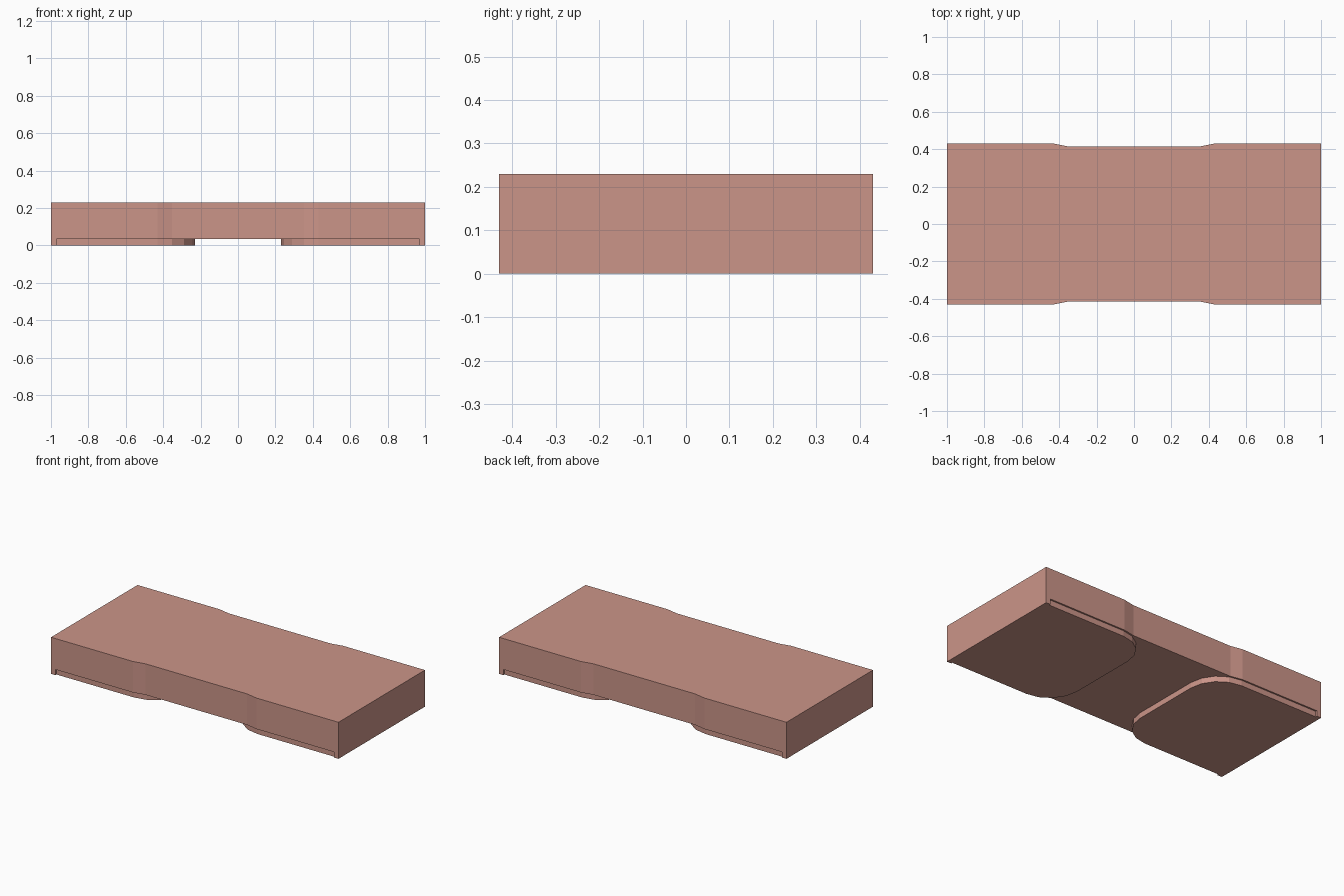
import bpy, bmesh
from math import sin, cos, pi

if "Cube" in bpy.data.objects:
    bpy.data.objects.remove(bpy.data.objects["Cube"])

HALF_L, HALF_W, TOP, STEP = 1.0, 0.43, 0.23, 0.035
R, FOOT_IN, LIP, INSET = 0.20, 0.23, 0.97, 0.01

clay = bpy.data.materials.new("clay")
clay.diffuse_color = (0.6, 0.3, 0.25, 1)
clay.use_nodes = True
clay.node_tree.nodes["Principled BSDF"].inputs["Base Color"].default_value = clay.diffuse_color


def prism(name, outline, z0, z1):
    bm = bmesh.new()
    face = bm.faces.new([bm.verts.new((x, y, z0)) for x, y in outline])
    up = bmesh.ops.extrude_face_region(bm, geom=[face])["geom"]
    bmesh.ops.translate(bm, vec=(0, 0, z1 - z0),
                        verts=[v for v in up if isinstance(v, bmesh.types.BMVert)])
    bmesh.ops.recalc_face_normals(bm, faces=bm.faces)
    me = bpy.data.meshes.new(name)
    bm.to_mesh(me)
    bm.free()
    ob = bpy.data.objects.new(name, me)
    bpy.context.collection.objects.link(ob)
    me.materials.append(clay)
    return ob


def mirror_y(half):
    return half + [(x, -y) for x, y in reversed(half)]


# Slab with a slightly narrowed waist
waist = HALF_W - R * (1 - cos(pi / 8))
bend = FOOT_IN + R
waist_x = bend - R * sin(pi / 8)
right = [(waist_x, waist), (bend, HALF_W), (HALF_L, HALF_W)]
slab = prism("slab", mirror_y([(-x, y) for x, y in reversed(right)] + right), STEP, TOP)

# Feet: rounded inner corners, inset sides and a full-width lip at the end
w = HALF_W - INSET
arc = [(bend - R * cos(a), w - R + R * sin(a)) for a in (i * pi / 8 for i in range(5))]
foot = arc + [(LIP, w), (LIP, HALF_W), (HALF_L, HALF_W)]
for side, label in ((-1, "left_foot"), (1, "right_foot")):
    prism(label, mirror_y([(side * x, y) for x, y in foot]), 0, STEP)
